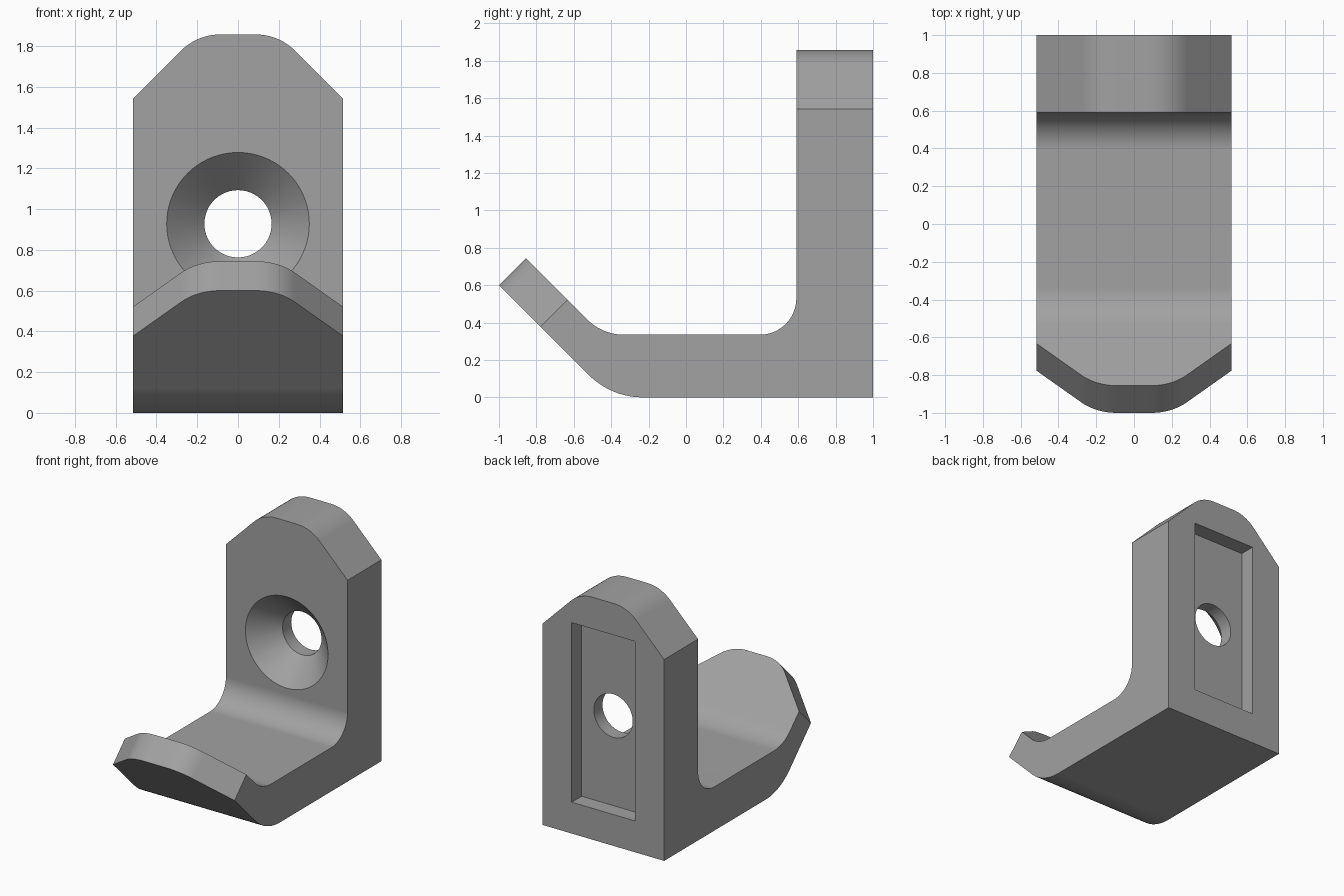
import bpy, bmesh, math
from mathutils import Vector, Matrix

if "Cube" in bpy.data.objects:
    bpy.data.objects.remove(bpy.data.objects["Cube"])

HALF_W = 0.515


def fillet(pts, segs=12):
    """Round the corners of a closed outline of (a, b, radius) points."""
    out = []
    for i, (a, b, r) in enumerate(pts):
        p = Vector((a, b))
        if r == 0:
            out.append(p)
            continue
        d1 = (Vector(pts[i - 1][:2]) - p).normalized()
        d2 = (Vector(pts[(i + 1) % len(pts)][:2]) - p).normalized()
        half = d1.angle(d2) / 2
        centre = p + (d1 + d2).normalized() * (r / math.sin(half))
        start = p + d1 * (r / math.tan(half)) - centre
        end = p + d2 * (r / math.tan(half)) - centre
        sweep = math.pi - 2 * half
        for k in range(segs + 1):
            t = k / segs
            out.append(centre + (start * math.sin((1 - t) * sweep)
                                 + end * math.sin(t * sweep)) / math.sin(sweep))
    return out


def prism(name, outline, origin, ax_a, ax_b, depth):
    """Extrude a 2D outline, placed on the axes ax_a and ax_b, along depth."""
    o, u, v, d = (Vector(w) for w in (origin, ax_a, ax_b, depth))
    bm = bmesh.new()
    base = bm.faces.new([bm.verts.new(o + u * p.x + v * p.y) for p in outline])
    ext = bmesh.ops.extrude_face_region(bm, geom=[base])
    bmesh.ops.translate(bm, vec=d, verts=[g for g in ext["geom"]
                                          if isinstance(g, bmesh.types.BMVert)])
    return finish(name, bm)


def cone(name, r1, r2, y1, y2, z):
    """Round solid along y, radius r1 at y1 and r2 at y2."""
    bm = bmesh.new()
    m = Matrix.Translation((0, (y1 + y2) / 2, z)) @ Matrix.Rotation(-math.pi / 2, 4, 'X')
    bmesh.ops.create_cone(bm, cap_ends=True, segments=72, radius1=r1, radius2=r2,
                          depth=y2 - y1, matrix=m)
    return finish(name, bm)


def finish(name, bm):
    bmesh.ops.recalc_face_normals(bm, faces=bm.faces[:])
    me = bpy.data.meshes.new(name)
    bm.to_mesh(me)
    bm.free()
    ob = bpy.data.objects.new(name, me)
    bpy.context.collection.objects.link(ob)
    return ob


# Hook body: side profile in (y, z), extruded across the width
profile = fillet([(1, 0, 0), (1, 1.857, 0), (0.59, 1.857, 0), (0.59, 0.335, 0.195),
                  (-0.447, 0.335, 0.28), (-0.856, 0.744, 0), (-1, 0.6, 0), (-0.4, 0, 0.41)])
body = prism("wall_hook", profile, (-HALF_W, 0, 0), (0, 1, 0), (0, 0, 1), (2 * HALF_W, 0, 0))

# Corner cutters: chamfer with a rounded shoulder, for the back plate and the hook tip
corner = fillet([(0.08, 0.1, 0), (0.08, 0, 0), (0.2, 0, 0.268), (0.6, -0.4, 0), (0.6, 0.1, 0)])
s = math.sqrt(0.5)
cutters = []
for side in (-1, 1):
    cutters.append(prism("plate_corner_cutter", corner, (0, 0.5, 1.857),
                         (side, 0, 0), (0, 0, 1), (0, 0.6, 0)))
    cutters.append(prism("tip_corner_cutter", corner, (0, -1 - 0.05 * s, 0.6 - 0.05 * s),
                         (side, 0, 0), (0, -s, s), (0, 0.3 * s, 0.3 * s)))

# Screw hole, countersink and rear pocket
HOLE_Z, HOLE_R = 0.928, 0.165
cutters.append(cone("screw_hole_cutter", HOLE_R, HOLE_R, 0.65, 1.1, HOLE_Z))
cutters.append(cone("countersink_cutter", 0.45, HOLE_R, 0.49, 0.775, HOLE_Z))
pocket = [Vector(p) for p in ((-0.268, 0.24), (0.268, 0.24), (0.268, 1.615), (-0.268, 1.615))]
cutters.append(prism("pocket_cutter", pocket, (0, 0.88, 0), (1, 0, 0), (0, 0, 1), (0, 0.3, 0)))

bpy.context.view_layer.objects.active = body
body.select_set(True)
for c in cutters:
    c.hide_render = True
    mod = body.modifiers.new("cut", 'BOOLEAN')
    mod.operation, mod.solver, mod.object = 'DIFFERENCE', 'EXACT', c
    bpy.ops.object.modifier_apply(modifier=mod.name)
for c in cutters:
    bpy.data.objects.remove(c)

# Smooth fillets, crisp edges
bpy.ops.object.shade_smooth_by_angle(angle=math.radians(25))
body.modifiers.new("flat_faces", 'WEIGHTED_NORMAL').keep_sharp = True

grey = bpy.data.materials.new("grey_plastic")
grey.diffuse_color = (0.36, 0.36, 0.36, 1)
grey.use_nodes = True
grey.node_tree.nodes["Principled BSDF"].inputs["Base Color"].default_value = grey.diffuse_color
body.data.materials.clear()
body.data.materials.append(grey)
